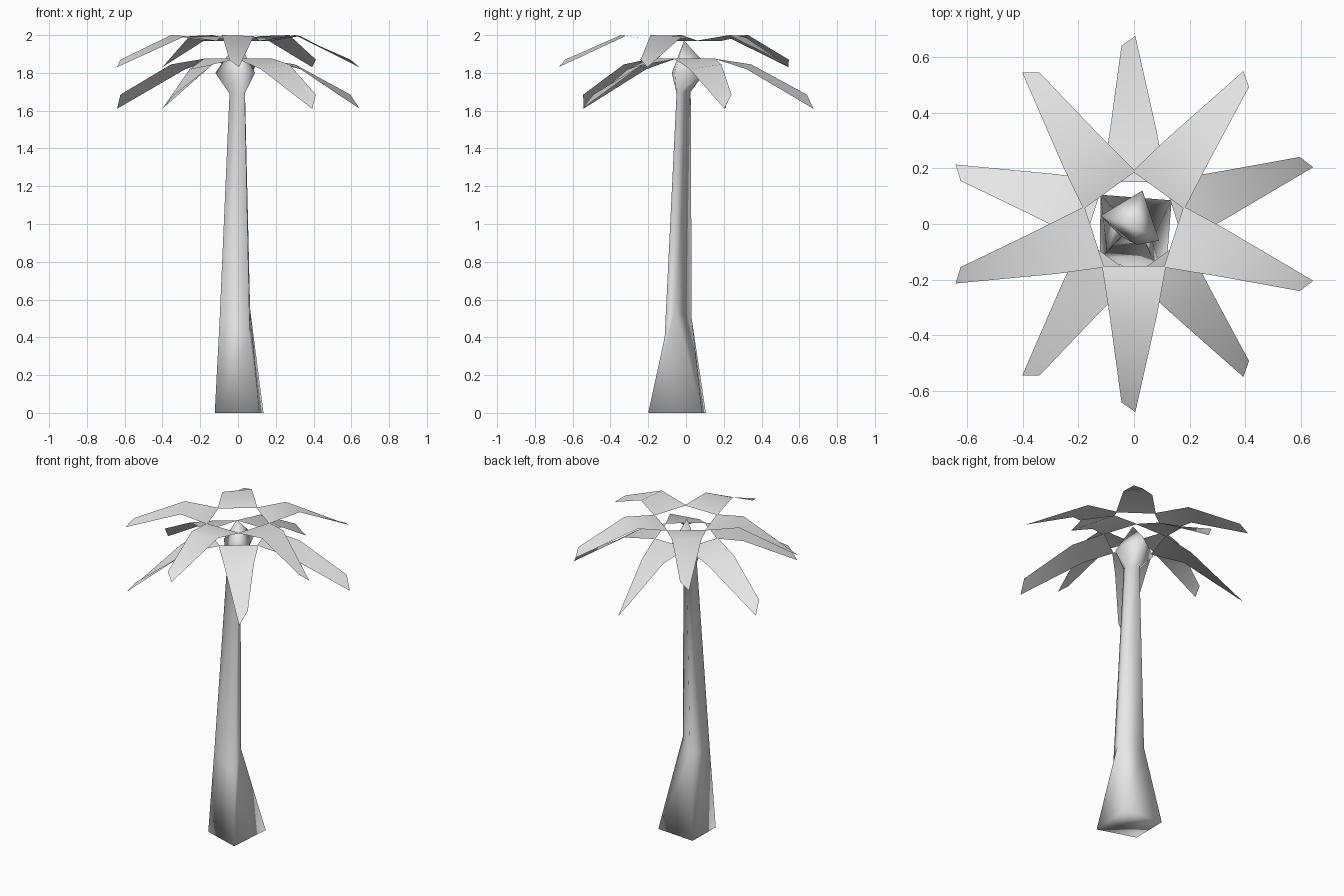
import bpy
import bmesh
from math import radians
from mathutils import Matrix

cube = bpy.data.objects.get("Cube")
if cube:
    bpy.data.objects.remove(cube, do_unlink=True)

grey = bpy.data.materials.new("plain_grey")
grey.use_nodes = True
colour = (0.8, 0.8, 0.8, 1)
grey.diffuse_color = colour
grey.node_tree.nodes["Principled BSDF"].inputs["Base Color"].default_value = colour


def finish(name, bm):
    """Turn a bmesh into a smooth shaded object."""
    for face in bm.faces:
        face.smooth = True
    mesh = bpy.data.meshes.new(name)
    bm.to_mesh(mesh)
    bm.free()
    mesh.materials.append(grey)
    obj = bpy.data.objects.new(name, mesh)
    bpy.context.collection.objects.link(obj)


# Trunk: four-sided sections, flared at the foot and swelling into a pointed bud
sections = [
    [(.113, -.2, 0), (.135, .085, 0), (-.12, .105, 0), (-.123, -.123, 0)],
    [(.062, -.113, .4), (.064, -.06, .55), (-.05, .03, .5), (-.097, -.1, .5)],
    [(.035, -.05, 1.69), (.037, -.028, 1.7), (-.02, .025, 1.7), (-.045, -.045, 1.69)],
    [(.01, -.075, 1.8), (.09, -.06, 1.8), (.03, .12, 1.83), (-.12, .03, 1.8)],
]
bm = bmesh.new()
rings = [[bm.verts.new(p) for p in section] for section in sections]
for low, high in zip(rings, rings[1:]):
    for i in range(4):
        j = (i + 1) % 4
        bm.faces.new((low[i], low[j], high[j], high[i]))
bud_tip = bm.verts.new((0, -.01, 1.97))
for i in range(4):
    bm.faces.new((rings[-1][i], rings[-1][(i + 1) % 4], bud_tip))
bm.faces.new(rings[0][::-1])
bmesh.ops.recalc_face_normals(bm, faces=bm.faces)
finish("trunk", bm)


def frond(name, angle, side, inner_z, knee_z, low_knee_z, corner_z, tip_z):
    """A bent leaf sheet with a slanted tip; side picks the notched edge."""
    bm = bmesh.new()
    pairs = [
        ((.15, .115, inner_z), (.15, -.115, inner_z)),
        ((.345, .085, knee_z), (.32, -.084, low_knee_z)),
        ((.64, .045, corner_z), (.675, -.005, tip_z)),
    ]
    rows = [[bm.verts.new((r, side * w, z)) for r, w, z in pair] for pair in pairs]
    for a, b in zip(rows, rows[1:]):
        bm.faces.new((a[0], a[1], b[1], b[0]))
    for face in bm.faces:
        face.normal_update()
        if face.normal.z < 0:
            face.normal_flip()
    bm.transform(Matrix.Rotation(radians(angle), 4, "Z"))
    finish(name, bm)


# Two crowns of five fronds, staggered and mirrored in outline
for i in range(5):
    frond(f"upper_frond_{i + 1}", 54 + 72 * i, -1, 1.97, 2.0, 1.995, 1.87, 1.83)
    frond(f"lower_frond_{i + 1}", 18 + 72 * i, 1, 1.875, 1.845, 1.82, 1.685, 1.61)
